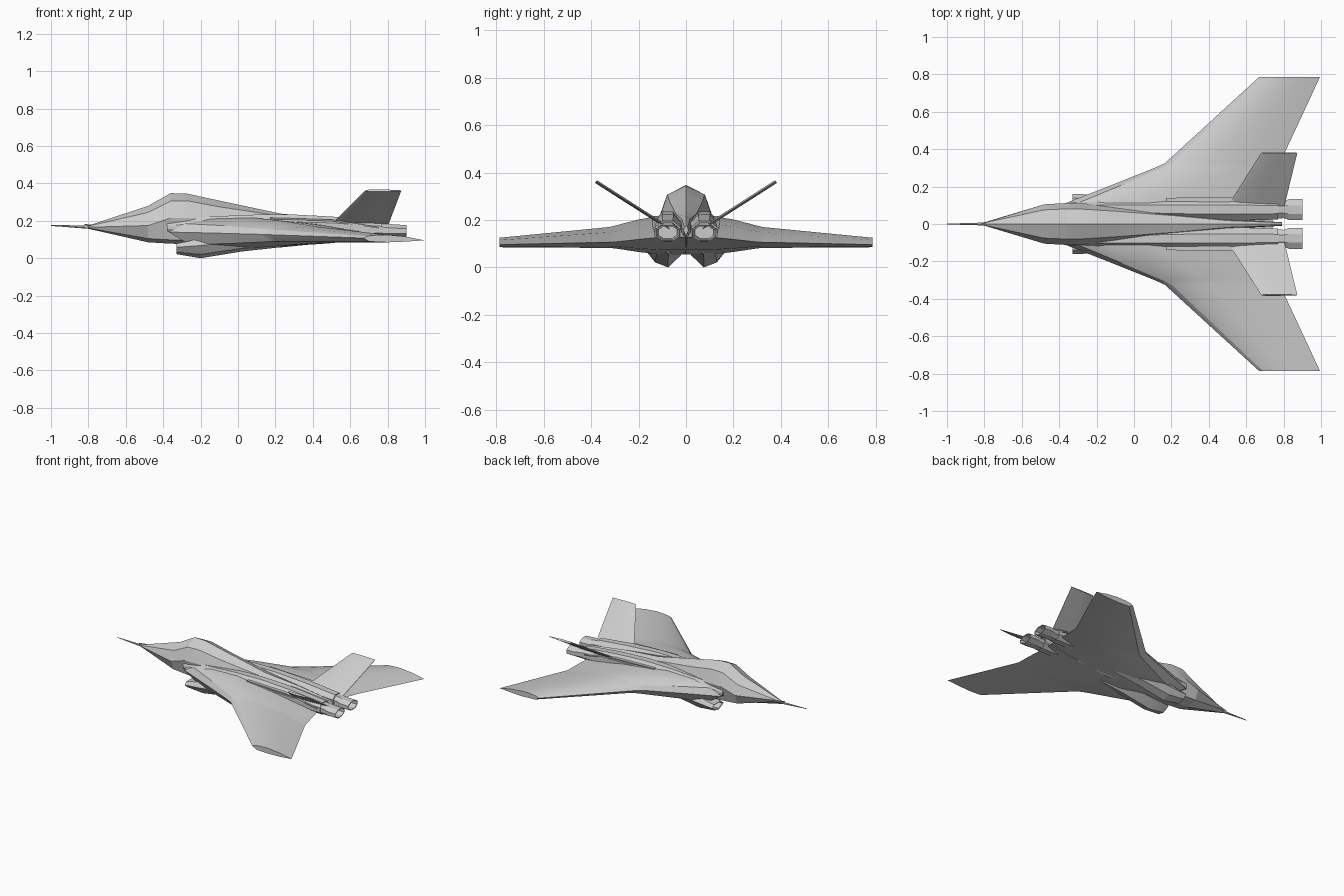
import bpy, bmesh, math
from mathutils import Vector

cube = bpy.data.objects.get("Cube")
if cube:
    bpy.data.objects.remove(cube, do_unlink=True)

# One flat colour for the whole aircraft
grey = bpy.data.materials.new("airframe_grey")
grey.use_nodes = True
colour = (0.6, 0.6, 0.6, 1)
grey.diffuse_color = colour
shader = next(n for n in grey.node_tree.nodes if n.type == 'BSDF_PRINCIPLED')
shader.inputs["Base Color"].default_value = colour
shader.inputs["Roughness"].default_value = 0.6


def loft(name, rings, mirror=False, angle=25):
    """Skin a row of equal closed rings, cap both ends, optionally mirror over y."""
    bm = bmesh.new()
    loops = [[bm.verts.new(p) for p in ring] for ring in rings]
    n = len(loops[0])
    for a, b in zip(loops, loops[1:]):
        for i in range(n):
            j = (i + 1) % n
            bm.faces.new((a[i], a[j], b[j], b[i]))
    bm.faces.new(loops[0])
    bm.faces.new(loops[-1])
    bmesh.ops.remove_doubles(bm, verts=bm.verts, dist=1e-5)
    bmesh.ops.recalc_face_normals(bm, faces=bm.faces)
    mesh = bpy.data.meshes.new(name)
    bm.to_mesh(mesh)
    bm.free()
    mesh.materials.append(grey)
    obj = bpy.data.objects.new(name, mesh)
    bpy.context.collection.objects.link(obj)
    if mirror:
        mod = obj.modifiers.new("mirror", 'MIRROR')
        mod.use_axis = (False, True, False)
        mod.use_mirror_merge = False
    bpy.ops.object.select_all(action='DESELECT')
    obj.select_set(True)
    bpy.context.view_layer.objects.active = obj
    bpy.ops.object.shade_smooth_by_angle(angle=math.radians(angle))
    return obj


def oval(x, y, z, ry, rz, sides=8):
    """Flat-topped ring facing along x."""
    steps = [math.tau * (i + 0.5) / sides for i in range(sides)]
    k = 1 / math.cos(math.pi / sides)
    return [(x, y + ry * k * math.cos(a), z + rz * k * math.sin(a)) for a in steps]


def body(x, w, top, shoulder, side, low):
    """Faceted fuselage section with a ridge on top."""
    half = [(0.72 * w, shoulder), (w, side), (0.75 * w, low + 0.02)]
    right = [(x, -y, z) for y, z in reversed(half)]
    return [(x, 0, top)] + [(x, y, z) for y, z in half] + [(x, 0, low)] + right


# Fuselage with the faceted canopy ridge
loft("fuselage", [body(*s) for s in (
    (-0.82, 0.003, 0.168, 0.167, 0.165, 0.162),
    (-0.48, 0.105, 0.28, 0.245, 0.175, 0.085),
    (-0.36, 0.112, 0.348, 0.305, 0.215, 0.078),
    (-0.27, 0.11, 0.345, 0.307, 0.215, 0.075),
    (-0.1, 0.095, 0.308, 0.275, 0.2, 0.065),
    (0.23, 0.06, 0.238, 0.225, 0.19, 0.058),
    (0.5, 0.025, 0.215, 0.205, 0.18, 0.085),
    (0.79, 0.01, 0.175, 0.17, 0.155, 0.13))], angle=15)

# Nose probe
loft("nose_probe", [oval(-1, 0, 0.175, 0.002, 0.002, 6),
                    oval(-0.79, 0, 0.166, 0.008, 0.008, 6)])


def rib(y, front, back, z_front, z_back, top, low):
    """Wing section from leading edge over the top to trailing edge and back."""
    def at(f, crest, k):
        base = z_front + (z_back - z_front) * f
        return (front + (back - front) * f, y, base + (crest - base) * k)
    return ([at(0, 0, 0), at(0.06, top, 0.6), at(0.2, top, 0.92), at(0.4, top, 1),
             at(0.7, top, 0.62), at(1, 0, 0), at(0.7, low, 0.75), at(0.4, low, 1),
             at(0.1, low, 0.8)])


# Wings, blended through the body as one skin
half_ribs = [(0.11, -0.37, 0.74, 0.14, 0.127, 0.217, 0.055),
             (0.2, -0.14, 0.755, 0.135, 0.118, 0.202, 0.065),
             (0.3, 0.11, 0.77, 0.128, 0.107, 0.176, 0.08),
             (0.325, 0.165, 0.78, 0.126, 0.106, 0.17, 0.082),
             (0.787, 0.67, 0.995, 0.108, 0.096, 0.125, 0.085)]
wing_ribs = [rib(-r[0], *r[1:]) for r in reversed(half_ribs)]
wing_ribs += [rib(*r) for r in half_ribs]
loft("wings", wing_ribs)

# Engine nacelles on the back
loft("engine_nacelles", [oval(*s) for s in (
    (-0.38, 0.1, 0.165, 0.01, 0.02),
    (-0.2, 0.085, 0.165, 0.042, 0.055),
    (0.05, 0.08, 0.165, 0.05, 0.067),
    (0.27, 0.078, 0.165, 0.056, 0.07),
    (0.5, 0.077, 0.165, 0.06, 0.058),
    (0.77, 0.077, 0.152, 0.053, 0.044))], mirror=True)

# Hollow exhaust nozzles
loft("exhaust_nozzles", [oval(*s) for s in (
    (0.7, 0.077, 0.155, 0.05, 0.042),
    (0.8, 0.077, 0.148, 0.046, 0.038),
    (0.83, 0.077, 0.147, 0.056, 0.034),
    (0.9, 0.077, 0.145, 0.056, 0.032),
    (0.9, 0.077, 0.145, 0.05, 0.027),
    (0.78, 0.077, 0.148, 0.04, 0.027))], mirror=True)

# Thin fairing plates along the nacelle shoulders
loft("shoulder_plates", [oval(x, 0.13, z, w, 0.004, 4) for x, z, w in (
    (0.17, 0.213, 0.01), (0.5, 0.203, 0.012), (0.75, 0.163, 0.01))], mirror=True)


def mouth(x, y0, y1, z0, z1):
    """Angular intake section fitted to a box."""
    shape = [(0.25, 1), (0.85, 1), (1, 0.65), (0.8, 0.2), (0.4, 0), (0, 0.5)]
    return [(x, y0 + (y1 - y0) * u, z0 + (z1 - z0) * v) for u, v in shape]


# Hollow air intakes under the body
loft("air_intakes", [mouth(*s) for s in (
    (-0.15, 0.04, 0.14, 0.025, 0.09),
    (-0.325, 0.035, 0.15, 0.03, 0.07),
    (-0.33, 0.025, 0.16, 0.022, 0.078),
    (-0.2, 0.02, 0.158, 0, 0.105),
    (0.02, 0.025, 0.15, 0.036, 0.12),
    (0.24, 0.04, 0.125, 0.06, 0.12))], mirror=True, angle=15)


def fin_section(y, z, front, back):
    """Thin section at right angles to the canted fin."""
    across = Vector((0, -0.56, 0.83))
    shape = [(0, 0), (0.12, 1), (0.5, 1), (1, 0.2), (1, -0.2), (0.5, -1), (0.12, -1)]
    return [Vector((front + (back - front) * u, y, z)) + across * (0.007 * v)
            for u, v in shape]


# Outward-canted tail fins
loft("tail_fins", [fin_section(0.07, 0.163, 0.48, 0.795),
                   fin_section(0.12, 0.196, 0.515, 0.81),
                   fin_section(0.38, 0.362, 0.68, 0.873)], mirror=True)
